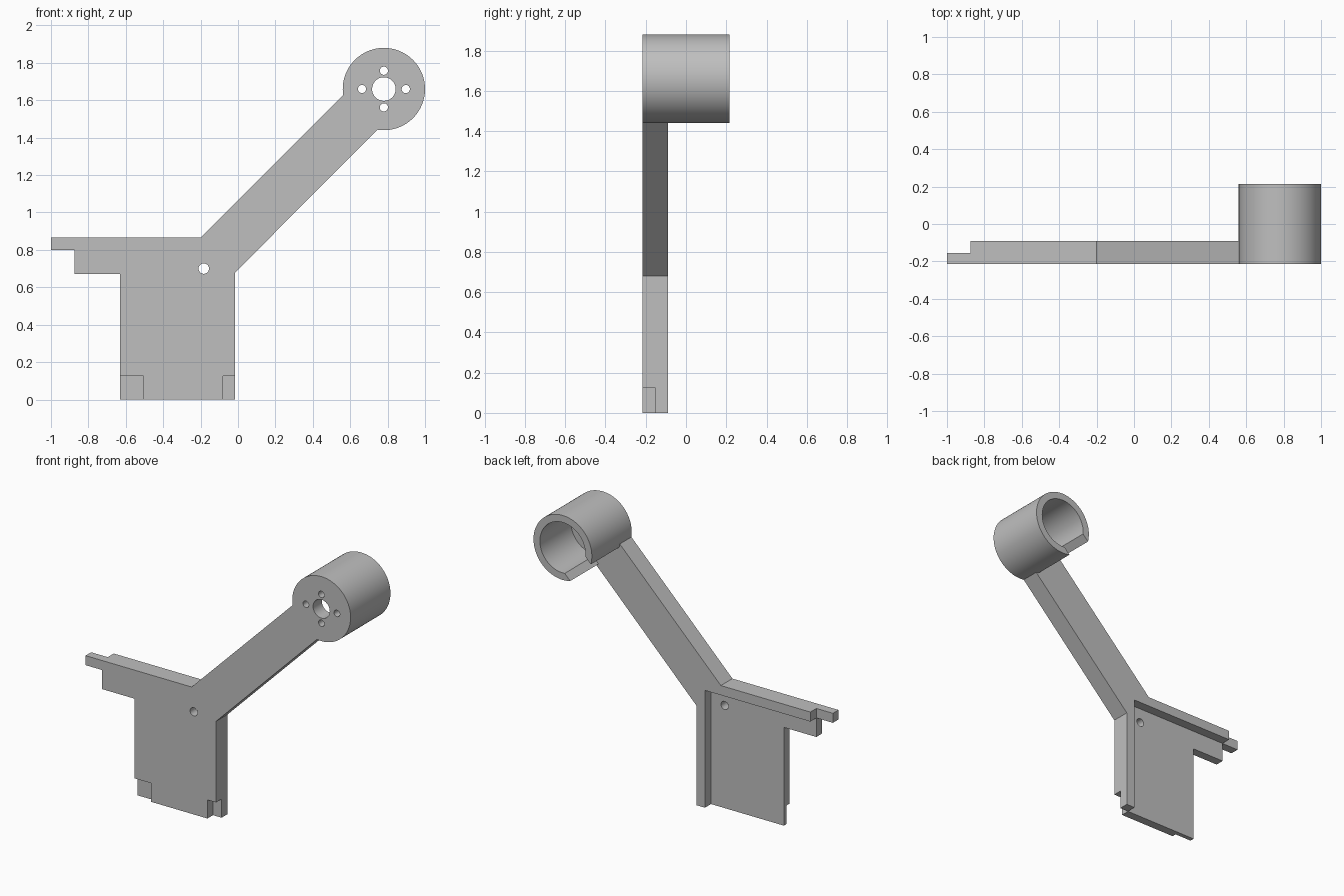
import bpy, bmesh
from math import radians, sin, cos, tau

if "Cube" in bpy.data.objects:
    bpy.data.objects.remove(bpy.data.objects["Cube"], do_unlink=True)

FRONT, STEP, PLATE_BACK, BACK = -0.215, -0.155, -0.09, 0.215
HUB_X, HUB_Z, HUB_R = 0.78, 1.66, 0.22

grey = bpy.data.materials.new("plain grey")
grey.use_nodes = True
grey.diffuse_color = (0.52, 0.52, 0.52, 1)
grey.node_tree.nodes["Principled BSDF"].inputs["Base Color"].default_value = (0.52, 0.52, 0.52, 1)


def prism(name, outline, y0, y1):
    """Extrude an x-z outline from y0 to y1."""
    bm = bmesh.new()
    face = bm.faces.new([bm.verts.new((x, y0, z)) for x, z in outline])
    new = bmesh.ops.extrude_face_region(bm, geom=[face])["geom"]
    verts = [g for g in new if isinstance(g, bmesh.types.BMVert)]
    bmesh.ops.translate(bm, verts=verts, vec=(0, y1 - y0, 0))
    bmesh.ops.recalc_face_normals(bm, faces=bm.faces)
    mesh = bpy.data.meshes.new(name)
    bm.to_mesh(mesh)
    bm.free()
    mesh.materials.append(grey)
    obj = bpy.data.objects.new(name, mesh)
    bpy.context.collection.objects.link(obj)
    return obj


def box(name, x0, x1, z0, z1, y0, y1):
    return prism(name, [(x0, z0), (x1, z0), (x1, z1), (x0, z1)], y0, y1)


def rod(name, x, z, r, y0, y1, sides=96):
    ring = [(x + r * cos(tau * i / sides), z + r * sin(tau * i / sides)) for i in range(sides)]
    return prism(name, ring, y0, y1)


def combine(target, tool, operation):
    """Apply a boolean and remove the tool object."""
    mod = target.modifiers.new(operation, "BOOLEAN")
    mod.operation, mod.solver, mod.object = operation, "EXACT", tool
    bpy.context.view_layer.objects.active = target
    bpy.ops.object.modifier_apply(modifier=mod.name)
    bpy.data.objects.remove(tool, do_unlink=True)


# Plate with side tab and diagonal arm reaching into the hub
half = 0.092
bracket = prism("bracket_with_motor_sleeve", [
    (-1, 0.865), (-1, 0.80), (-0.875, 0.80), (-0.875, 0.67), (-0.63, 0.67),
    (-0.63, 0), (-0.015, 0), (-0.015, 0.68),
    (HUB_X + half, HUB_Z - half), (HUB_X - half, HUB_Z + half), (-0.2, 0.865)],
    FRONT, PLATE_BACK)

# Round sleeve at the end of the arm
combine(bracket, rod("sleeve", HUB_X, HUB_Z, HUB_R, FRONT, BACK), "UNION")

# Slot through the sleeve wall, facing down the arm
w, reach = 0.11, 0.4
d = cos(radians(45))
slot = [(HUB_X + d * (-a - b), HUB_Z + d * (-a + b))
        for a, b in ((0, -w), (reach, -w), (reach, w), (0, w))]

cutters = [
    # Back pocket, thin tab and lower corner notches
    box("pocket", -1.1, -0.08, -0.1, 0.80, STEP, 0),
    box("tab_step", -1.1, -0.875, 0.7, 1.0, STEP, 0),
    box("left_notch", -0.7, -0.505, -0.1, 0.127, -0.3, -0.185),
    box("right_notch", -0.08, 0.1, -0.1, 0.127, -0.3, STEP),
    # Sleeve bore and slot
    rod("bore", HUB_X, HUB_Z, 0.172, -0.12, 0.3),
    prism("slot", slot, PLATE_BACK, 0.3),
    # Shaft hole and pivot hole
    rod("shaft_hole", HUB_X, HUB_Z, 0.063, -0.3, 0, 48),
    rod("pivot_hole", -0.183, 0.70, 0.028, -0.3, 0, 32),
]
# Four screw holes around the shaft
for dx, dz in ((0.117, 0), (-0.117, 0), (0, 0.098), (0, -0.098)):
    cutters.append(rod("screw_hole", HUB_X + dx, HUB_Z + dz, 0.022, -0.3, 0, 24))

for cutter in cutters:
    combine(bracket, cutter, "DIFFERENCE")

# Smooth curved walls, crisp edges
bpy.ops.object.select_all(action="DESELECT")
bracket.select_set(True)
bpy.context.view_layer.objects.active = bracket
bpy.ops.object.shade_smooth_by_angle(angle=radians(30))
